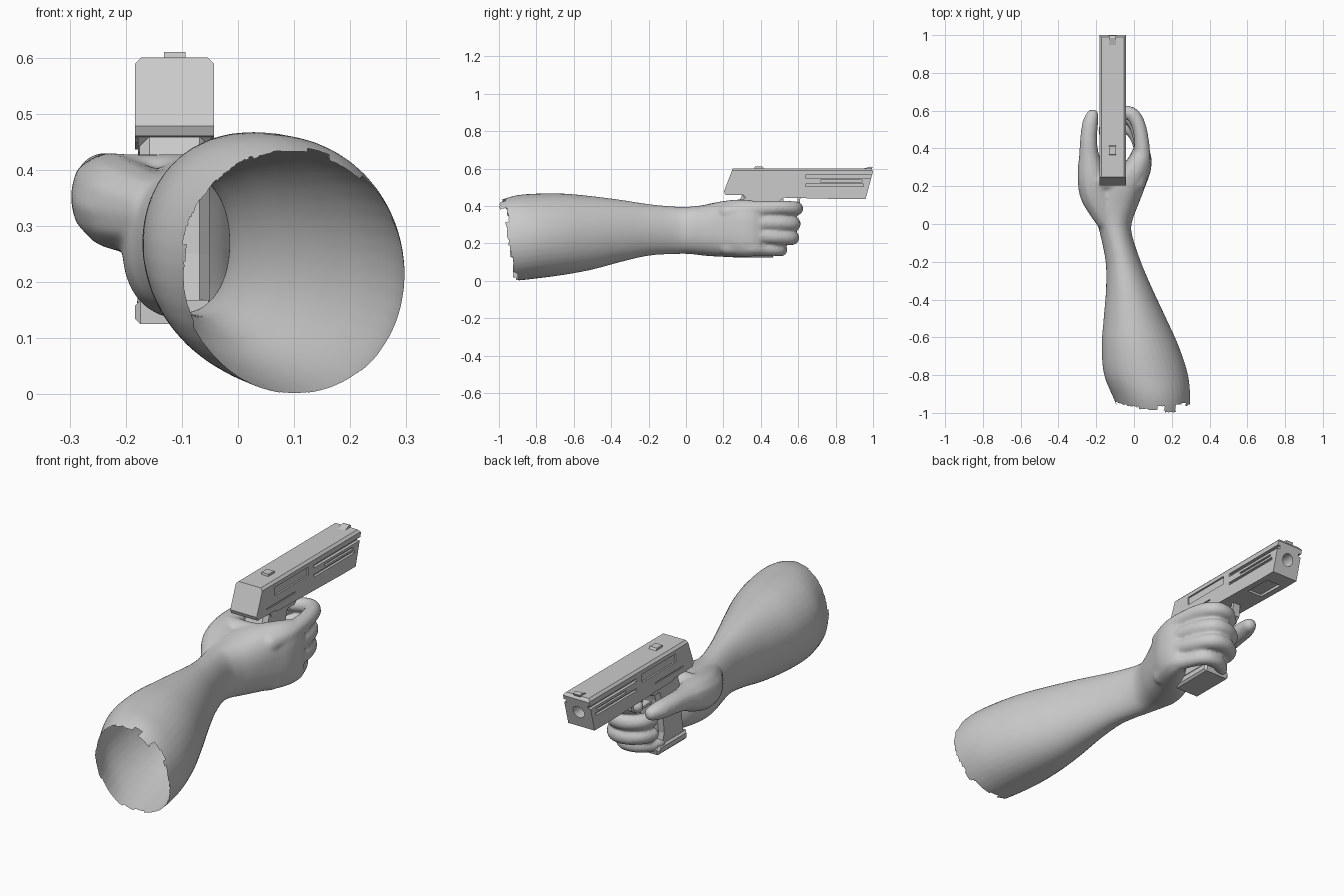
import bpy, bmesh, math, random
from mathutils import Vector, Matrix

if "Cube" in bpy.data.objects:
    bpy.data.objects.remove(bpy.data.objects["Cube"])

random.seed(4)
CX = -0.113          # centre plane of the pistol


def link(name, bm):
    bmesh.ops.recalc_face_normals(bm, faces=bm.faces)
    me = bpy.data.meshes.new(name)
    bm.to_mesh(me)
    bm.free()
    ob = bpy.data.objects.new(name, me)
    bpy.context.collection.objects.link(ob)
    return ob


def bake(ob):
    """Replace the mesh by its modified version."""
    dg = bpy.context.evaluated_depsgraph_get()
    me = bpy.data.meshes.new_from_object(ob.evaluated_get(dg))
    ob.modifiers.clear()
    ob.data = me


def spline(rows, n):
    """Catmull-Rom interpolation of tuples."""
    out = []
    for i in range(len(rows) - 1):
        a, b, c, d = (rows[max(0, min(len(rows) - 1, i + k))] for k in (-1, 0, 1, 2))
        for s in range(n):
            t = s / n
            out.append([0.5 * (2 * q + (r - p) * t + (2 * p - 5 * q + 4 * r - w) * t * t
                               + (3 * q - p - 3 * r + w) * t ** 3) for p, q, r, w in zip(a, b, c, d)])
    return out + [list(rows[-1])]


def digit(bm, path):
    """Finger from closely spaced balls (x, y, z, radius)."""
    for x, y, z, r in spline(path, 9):
        bmesh.ops.create_icosphere(bm, subdivisions=2, radius=r, matrix=Matrix.Translation((x, y, z)))


def prism(name, profile, width, bevel=0.0, above=0.0):
    """Side profile (y, z) extruded across x; long edges higher than 'above' are chamfered."""
    bm = bmesh.new()
    f = bm.faces.new([bm.verts.new((CX - width / 2, y, z)) for y, z in profile])
    ext = bmesh.ops.extrude_face_region(bm, geom=[f])
    bmesh.ops.translate(bm, vec=(width, 0, 0),
                        verts=[v for v in ext["geom"] if isinstance(v, bmesh.types.BMVert)])
    if bevel:
        edges = [e for e in bm.edges if all(v.co.z > above for v in e.verts)
                 and abs(e.verts[0].co.x - e.verts[1].co.x) < 1e-5]
        bmesh.ops.bevel(bm, geom=edges, offset=bevel, segments=1, affect="EDGES", profile=0.5)
    return link(name, bm)


def box(bm, x0, x1, y0, y1, z0, z1):
    mat = Matrix.Translation(((x0 + x1) / 2, (y0 + y1) / 2, (z0 + z1) / 2)) @ \
        Matrix.Diagonal((x1 - x0, y1 - y0, z1 - z0, 1))
    bmesh.ops.create_cube(bm, size=1, matrix=mat)


# Forearm and palm: rings of y, x left, x right, z bottom, z top, lean
rings = [(-1.07, -.05, .285, .0, .40, .0), (-.93, -.105, .297, -.001, .452, .01),
         (-.8, -.157, .285, .012, .466, .02), (-.65, -.17, .237, .032, .466, .02),
         (-.5, -.16, .17, .06, .452, .015), (-.35, -.148, .10, .10, .433, .01),
         (-.2, -.15, .036, .134, .41, .005), (-.05, -.18, -.012, .143, .396, 0),
         (.02, -.2, -.008, .143, .396, 0), (.1, -.205, .022, .134, .406, 0),
         (.2, -.17, .06, .128, .426, 0), (.28, -.09, .088, .127, .434, 0),
         (.35, -.03, .092, .129, .43, 0), (.4, -.005, .078, .14, .415, 0)]
bm = bmesh.new()
N, prev = 40, None
for y, xl, xr, zb, zt, lean in spline(rings, 6):
    sq = 1.0 if y < -.1 else 1 - .25 * min(1, (y + .1) / .3)
    loop = []
    for k in range(N):
        a = 2 * math.pi * k / N
        c, s = (math.copysign(abs(v) ** sq, v) for v in (math.cos(a), math.sin(a)))
        loop.append(bm.verts.new(((xl + xr) / 2 + (xr - xl) / 2 * c - lean * s, y,
                                  (zb + zt) / 2 + (zt - zb) / 2 * s)))
    if prev:
        for k in range(N):
            bm.faces.new((prev[k], prev[(k + 1) % N], loop[(k + 1) % N], loop[k]))
    else:
        bm.faces.new(loop)
    prev = loop
bm.faces.new(prev)

# Thumb lying forward along the left side, and the web behind the grip
digit(bm, [(-.14, .03, .32, .07), (-.2, .15, .335, .084), (-.222, .25, .352, .08),
           (-.238, .36, .375, .055), (-.24, .45, .385, .047), (-.232, .53, .385, .043),
           (-.22, .575, .382, .034)])
digit(bm, [(-.21, .23, .37, .06), (-.11, .225, .375, .055), (-.02, .25, .378, .053)])
# Index finger reaching to the trigger
digit(bm, [(.015, .22, .365, .05), (.043, .34, .38, .046), (.033, .49, .39, .039), (-.005, .575, .388, .039),
           (-.065, .59, .385, .036), (-.125, .555, .383, .032)])
# Three fingers wrapped round the grip
for z0, z1, dy, r in ((.31, .304, 0, .042), (.245, .23, -.006, .04), (.18, .165, -.065, .035)):
    digit(bm, [(.01, .22, z0, .045), (.041, .34, z0, .045), (.03, .475 + dy, z1 + .003, r),
               (-.015, .562 + dy, z1, r), (-.08, .57 + dy, z1, r - .001),
               (-.135, .535 + dy, z1, r - .003), (-.155, .49 + dy, z1, r - .006)])
arm = link("arm_and_hand", bm)

# Fuse into one skin and smooth it
m = arm.modifiers.new("fuse", "REMESH")
m.mode, m.voxel_size = "VOXEL", 0.008
m = arm.modifiers.new("soften", "SMOOTH")
m.factor, m.iterations = 0.5, 9
bake(arm)

# Open, ragged end of the forearm
jag = [random.uniform(-.014, .014) for _ in range(26)]
bm = bmesh.new()
bm.from_mesh(arm.data)
gone = []
for f in bm.faces:
    c = f.calc_center_median()
    if c.y > -.8:
        continue
    sector = int((math.atan2(c.z - .22, c.x - .1) / math.tau + .5) * 26) % 26
    limit = -.905 - .16 * c.z + jag[sector]
    if c.z > .28 and .16 < c.x < .22:
        limit = -.996
    if c.y < limit:
        gone.append(f)
bmesh.ops.delete(bm, geom=gone, context="FACES")
bm.to_mesh(arm.data)
bm.free()
for p in arm.data.polygons:
    p.use_smooth = True

# Pistol slide with recesses cut in both sides
slide = prism("slide", [(.203, .478), (.21, .46), (.35, .456), (.36, .448), (.86, .436), (.96, .436),
                        (1.0, .585), (.99, .6), (.25, .6)], .141, .011, .59)
bm = bmesh.new()
for s in (-1, 1):
    for y0, y1, z0, z1, depth in ((.34, .6, .53, .57, .008), (.64, 1.05, .55, .565, .014),
                                  (.72, .94, .528, .538, .01), (.64, .95, .505, .518, .012),
                                  (.28, .5, .484, .49, .005)):
        xs = sorted((CX + s * (.0705 - depth), CX + s * .1))
        box(bm, *xs, y0, y1, z0, z1)
box(bm, CX - .04, CX + .04, .74, .88, .40, .45)
bmesh.ops.create_cone(bm, cap_ends=True, segments=20, radius1=.03, radius2=.03, depth=.2,
                      matrix=Matrix.Translation((CX, 1.02, .515)) @ Matrix.Rotation(math.pi / 2, 4, "X"))
cutter = link("slide_cutter", bm)
cutter.hide_render = True
m = slide.modifiers.new("cut", "BOOLEAN")
m.operation, m.object, m.solver = "DIFFERENCE", cutter, "EXACT"
bake(slide)
bpy.data.objects.remove(cutter)

# Sights
prism("rear_sight", [(.365, .595), (.368, .61), (.41, .61), (.42, .595)], .038)
prism("front_sight", [(.93, .595), (.985, .61), (.998, .607), (.99, .59)], .038)

# Frame, grip and base plate
prism("frame", [(.3, .465), (.33, .432), (.5, .425), (.54, .46)], .13)
prism("grip", [(.3, .46), (.275, .4), (.265, .25), (.25, .15), (.455, .15), (.435, .22), (.455, .38),
               (.48, .46)], .125, .018)
prism("grip_base", [(.25, .125), (.465, .125), (.472, .15), (.46, .168), (.25, .168)], .141, .01)

# Trigger and its guard
prism("trigger", [(.5, .44), (.52, .44), (.525, .4), (.54, .37), (.525, .37), (.505, .4)], .03)
prism("trigger_guard", [(.45, .36), (.57, .355), (.605, .38), (.612, .447), (.597, .447), (.59, .385),
                        (.565, .367), (.45, .372)], .04)
